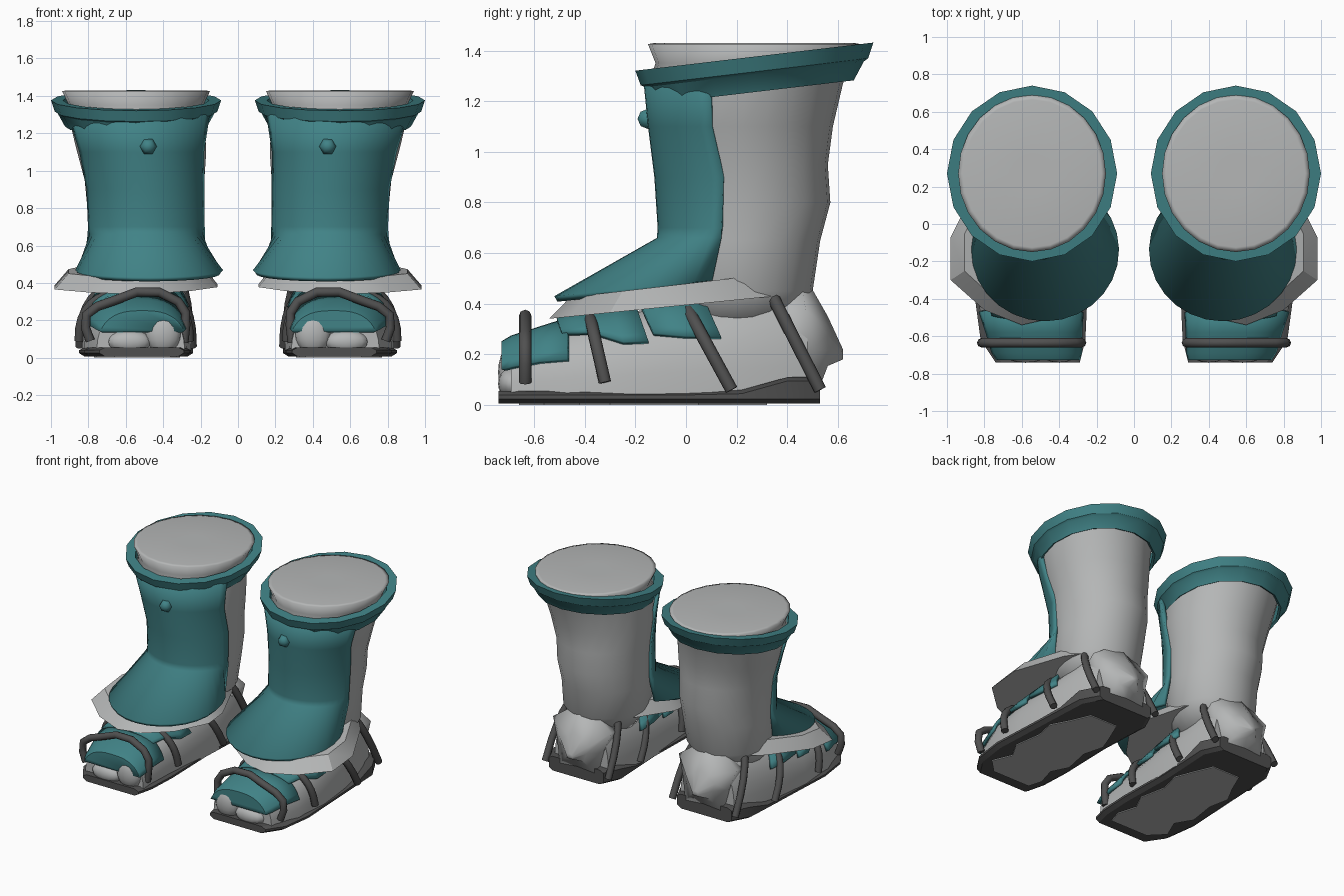
import bpy, bmesh, math
from math import sin, cos, pi, radians

if "Cube" in bpy.data.objects:
    bpy.data.objects.remove(bpy.data.objects["Cube"])


def material(name, rgb):
    m = bpy.data.materials.new(name)
    m.diffuse_color = (*rgb, 1)
    m.use_nodes = True
    m.node_tree.nodes["Principled BSDF"].inputs["Base Color"].default_value = m.diffuse_color
    return m


TEAL = material("teal", (0.052, 0.225, 0.24))
GREY = material("light grey", (0.46, 0.47, 0.47))
DARK = material("dark grey", (0.08, 0.08, 0.08))


def finish(ob, mat, smooth=40, thick=0):
    """Colour, thicken, mirror to the other boot and shade."""
    ob.data.materials.append(mat)
    bpy.context.view_layer.objects.active = ob
    ob.select_set(True)
    if smooth:
        bpy.ops.object.shade_smooth_by_angle(angle=radians(smooth))
    ob.select_set(False)
    if thick:
        s = ob.modifiers.new("thickness", 'SOLIDIFY')
        s.thickness, s.offset = thick, -1
    ob.modifiers.new("pair", 'MIRROR').use_mirror_merge = False
    return ob


def loft(name, rings, mat, closed=True, caps=True, smooth=40, thick=0):
    """Skin a list of equal-length point rings."""
    bm = bmesh.new()
    rows = [[bm.verts.new(p) for p in r] for r in rings]
    n = len(rows[0])
    for a, b in zip(rows, rows[1:]):
        for i in range(n if closed else n - 1):
            j = (i + 1) % n
            bm.faces.new((a[i], a[j], b[j], b[i]))
    if caps:
        bm.faces.new(rows[0])
        if closed:
            bm.faces.new(rows[-1])
    bmesh.ops.recalc_face_normals(bm, faces=bm.faces)
    me = bpy.data.meshes.new(name)
    bm.to_mesh(me)
    bm.free()
    ob = bpy.data.objects.new(name, me)
    bpy.context.collection.objects.link(ob)
    return finish(ob, mat, smooth, thick)


def ellipse(cx, cy, rx, ry, z, n=24, tilt=0):
    return [(cx + rx * cos(2 * pi * i / n), cy + ry * sin(2 * pi * i / n),
             z + tilt * (cy + ry * sin(2 * pi * i / n))) for i in range(n)]


# Leg shaft: z, centre x, centre y, radius x, radius y
LEG = [(0.3, .51, .2, .2, .22), (.45, .5, .2, .29, .3), (.65, .49, .215, .3, .315),
       (.8, .495, .23, .31, .34), (.95, .5, .23, .32, .33), (1.1, .515, .225, .345, .355),
       (1.27, .54, .235, .362, .385), (1.35, .545, .265, .36, .385), (1.425, .545, .27, .395, .42),
       (1.43, .545, .27, .37, .395), (1.43, .545, .27, .1, .1)]
loft("leg_shaft", [ellipse(cx, cy, rx, ry, z) for z, cx, cy, rx, ry in LEG], GREY, smooth=180)

# Tilted cuff around the top
CUFF = [(.8, -.13), (.835, -.14), (.92, -.07), (.955, -.06), (1, 0), (.86, 0), (.8, -.13)]
loft("cuff", [ellipse(.545, .27, .455 * s, .47 * s, 1.344 + dz, 16, .118) for s, dz in CUFF],
     TEAL, caps=False, smooth=30)

# Shin guard: z, centre x, radius x, centre y, radius y, half sweep, tilt
GUARD = [(.482, .475, .395, -.14, .38, 130, .1),
         (.66, .49, .32, .2, .315, 79, 0), (.7, .49, .318, .2, .312, 79, 0),
         (.9, .495, .325, .235, .36, 76, 0),
         (1.1, .515, .36, .25, .4, 68, 0), (1.3, .53, .412, .26, .43, 67, 0)]
rings = []
for z, cx, rx, cy, ry, sweep, tilt in GUARD:
    ts = [radians(sweep) * (i / 10 - 1) for i in range(21)]
    rings.append([(cx + rx * sin(t), cy - ry * cos(t), z + tilt * -ry * cos(t) - tilt * .14)
                  for t in ts])
loft("shin_guard", rings, TEAL, closed=False, caps=False, smooth=80, thick=.025)

# Button on the guard
bpy.ops.mesh.primitive_uv_sphere_add(segments=6, ring_count=4, radius=.046, location=(0, 0, 0))
button = bpy.context.object
button.name = "button"
for v in button.data.vertices:
    x, y, z = v.co
    v.co = (.48 + y, -.15 + z * .9, 1.13 + x)
finish(button, TEAL, 180)

# Ankle skirt with a flat underside
SKIRT = [(.98, -.07), (.98, -.3), (.8, -.46), (.6, -.54), (.42, -.5), (.25, -.38), (.11, -.18),
         (.11, -.02), (.22, .25), (.36, .46), (.64, .46), (.82, .25)]
outer = [(x, y, .34 + .1 * (y + .55)) for x, y in SKIRT]
inner = [(.52 + (x - .52) * .84, .05 + (y - .05) * .86, z + .085) for x, y, z in outer]
loft("ankle_skirt", [outer, inner], GREY, smooth=30)

# Foot: y, centre x, half width, top
FOOT = [(-.74, .51, .21, .22), (-.69, .52, .235, .25), (-.47, .55, .275, .32),
        (-.2, .55, .285, .37), (.1, .53, .28, .42), (.35, .52, .25, .48), (.48, .51, .22, .42)]


def foot_at(y):
    for a, b in zip(FOOT, FOOT[1:]):
        if y <= b[0]:
            f = (y - a[0]) / (b[0] - a[0])
            return [p + (q - p) * f for p, q in zip(a, b)][1:]
    return FOOT[-1][1:]


def arch(y, off=0, lift=0.0, n=16, slant=0.0):
    """Arched section of the foot, starting at height fraction lift."""
    cx, w, top = foot_at(y)
    a0 = math.asin(lift)
    pts = []
    for i in range(n + 1):
        a = a0 + (pi - 2 * a0) * i / n
        c, s = cos(a), max(sin(a), 0)
        z = .03 + (top - .03 + off) * s ** .8
        pts.append((cx + (w + off) * math.copysign(abs(c) ** .75, c), y - slant * (z - .2), z))
    return pts


loft("foot", [arch(f[0]) for f in FOOT[1:]], GREY, smooth=50)

# Toes: one large, one small lobe (x, radius x, height)
for name, x, rx, h in (("big_toe", .4, .1, .22), ("small_toes", .58, .12, .13)):
    bpy.ops.mesh.primitive_uv_sphere_add(segments=16, ring_count=10, location=(0, 0, 0))
    toe = bpy.context.object
    toe.name = name
    for v in toe.data.vertices:
        y = math.copysign(abs(v.co.y) ** .6, v.co.y)
        v.co = (x + v.co.x * rx, -.65 + y * .092, .02 + h * (v.co.z + 1) / 2)
    finish(toe, GREY, 60)

# Cloth wraps over the foot: stations (y, lift fraction), slant; the first closes the front
WRAPS = {"toe_wrap": ([(-.728, .42), (-.69, .42), (-.58, .43), (-.47, .4)], 0),
         "front_wrap": ([(-.46, .78), (-.34, .72), (-.23, .54), (-.13, .52)], .35),
         "rear_wrap": ([(-.09, .6), (.03, .53), (.17, .48)], .45)}
for name, (stations, slant) in WRAPS.items():
    loft(name, [arch(y, .025, l, 16, slant) for y, l in stations], TEAL,
         closed=False, caps=name == "toe_wrap", smooth=50, thick=.022)

# Star-shaped heel cap
star = []
for i in range(10):
    a, r = pi / 2 + i * pi / 5, (.27 if i % 2 == 0 else .21)
    z = max(.05, .29 + r * sin(a))
    star.append((.51 + r * .92 * cos(a), .53 - (z - .06) * .18, z))
mid = [(.51 + (x - .51) * .5, .56, .21 + (z - .21) * .4) for x, y, z in star]
tip = [(.51 + (x - .51) * .12, .62, .19 + (z - .19) * .08) for x, y, z in star]
back = [(.51 + (x - .51) * .85, .33, .2 + (z - .2) * .75) for x, y, z in star]
loft("heel_cap", [back, star, mid, tip], GREY, smooth=180)

# Sole: y, left, right, top
SOLE = [(-.74, .29, .74, .055), (-.62, .26, .82, .055), (-.4, .25, .85, .055), (0, .26, .83, .055),
        (.22, .25, .82, .06), (.4, .24, .81, .11), (.53, .3, .74, .11)]
loft("sole", [[(a + .03, y, .006), (b - .03, y, .006), (b, y, .025), (b, y, t - .015),
               (b - .03, y, t), (a + .03, y, t), (a, y, t - .015), (a, y, .025)]
              for y, a, b, t in SOLE], DARK, smooth=30)

# Worn patch under the sole
PATCH = [(-.66, .36, .66), (-.56, .33, .76), (-.42, .37, .7), (-.3, .31, .77), (-.1, .35, .74),
         (.05, .31, .77), (.18, .36, .7), (.32, .42, .64)]
loft("worn_patch", [[(a, y, 0), (b, y, 0), (b, y, .008), (a, y, .008)] for y, a, b in PATCH],
     GREY, smooth=0)


# Straps
def strap(name, pts, r=.025):
    cu = bpy.data.curves.new(name, 'CURVE')
    cu.dimensions, cu.bevel_depth, cu.bevel_resolution, cu.use_fill_caps = '3D', r, 2, True
    sp = cu.splines.new('POLY')
    sp.points.add(len(pts) - 1)
    for p, co in zip(sp.points, pts):
        p.co = (*co, 1)
    ob = bpy.data.objects.new(name, cu)
    bpy.context.collection.objects.link(ob)
    bpy.context.view_layer.objects.active = ob
    ob.select_set(True)
    bpy.ops.object.convert(target='MESH')
    finish(bpy.context.object, DARK, 50)


TOE_STRAP = [(.29, .08), (.28, .17), (.28, .24), (.32, .3), (.42, .35), (.54, .352), (.65, .31),
             (.75, .275), (.81, .23), (.815, .16), (.79, .09)]
strap("toe_strap", [(x, -.635, z) for x, z in TOE_STRAP])

# base y, base z, slope, centre x, half width, top
for name, y0, z0, k, cx, w, top in (("middle_strap", -.32, .09, .23, .555, .295, .35),
                                    ("instep_strap", .18, .06, .545, .545, .3, .4),
                                    ("heel_strap", .53, .06, .51, .515, .255, .55)):
    pts = []
    for i in range(17):
        a = pi * i / 16
        c, z = cos(a), z0 + (top - z0) * max(sin(a), 0) ** .8
        pts.append((cx + w * math.copysign(abs(c) ** .7, c), y0 - k * (z - z0), z))
    strap(name, pts)
